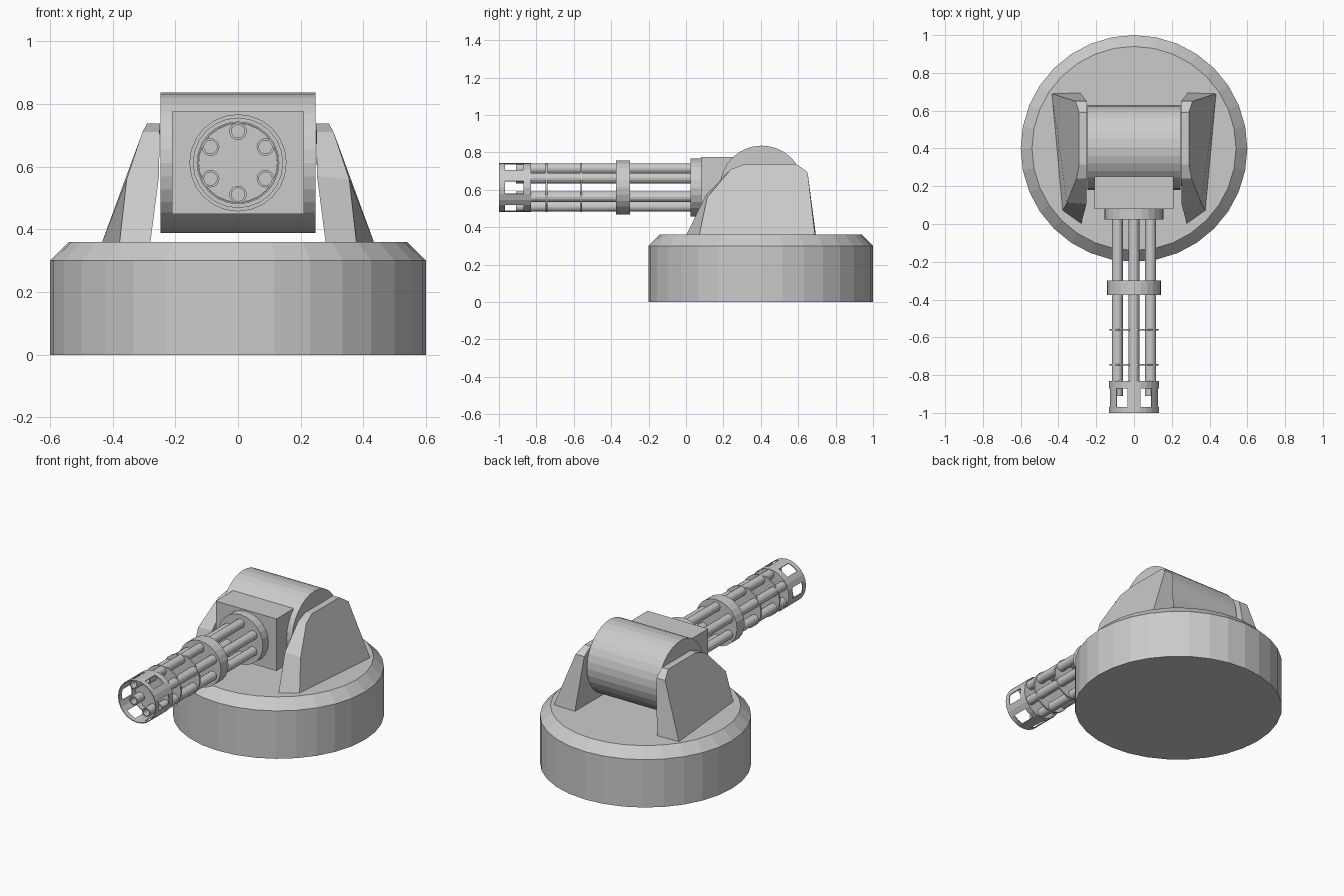
import bpy, bmesh
from math import sin, cos, tau, radians
from mathutils import Matrix, Vector

if "Cube" in bpy.data.objects:
    bpy.data.objects.remove(bpy.data.objects["Cube"])

GUN_Z = 0.612


def finish(name, bm):
    bmesh.ops.recalc_face_normals(bm, faces=bm.faces[:])
    me = bpy.data.meshes.new(name)
    bm.to_mesh(me)
    bm.free()
    ob = bpy.data.objects.new(name, me)
    bpy.context.collection.objects.link(ob)
    return ob


def lathe(name, profile, segs, origin, axis='Z', skip=None, cap=True):
    """Revolve (radius, height) points about an axis through origin."""
    place = {'Z': lambda a, b, h: (a, b, h),
             'Y': lambda a, b, h: (a, h, b),
             'X': lambda a, b, h: (h, a, b)}[axis]
    bm = bmesh.new()
    rings = []
    for r, h in profile:
        rings.append([bm.verts.new(Vector(origin) + Vector(
            place(r * cos(tau * i / segs), r * sin(tau * i / segs), h)))
            for i in range(segs)])
    for k in range(len(rings) - 1):
        for i in range(segs):
            if skip and skip(k, i):
                continue
            j = (i + 1) % segs
            bm.faces.new((rings[k][i], rings[k][j], rings[k + 1][j], rings[k + 1][i]))
    if cap:
        bm.faces.new(rings[0])
        bm.faces.new(rings[-1])
    return finish(name, bm)


# Round base with chamfered top
lathe("base", [(0.6, 0), (0.6, 0.30), (0.54, 0.36)], 32, (0, 0.4, 0))

# Pivot drum between the arms
lathe("pivot_drum", [(0.224, -0.247), (0.224, 0.247)], 32, (0, 0.405, GUN_Z), 'X')

# Square gun housing
bm = bmesh.new()
bmesh.ops.create_cube(bm, size=1, matrix=Matrix.Translation((0, 0.23, GUN_Z))
                      @ Matrix.Diagonal((0.42, 0.30, 0.326, 1)))
finish("gun_housing", bm)

# Tapered support arms: (y, z, x) outlines of the outer and inner faces
OUTER = [(0.07, 0.355, 0.378), (0.113, 0.56, 0.355), (0.24, 0.71, 0.305),
         (0.315, 0.737, 0.29), (0.59, 0.737, 0.29), (0.65, 0.695, 0.31),
         (0.69, 0.355, 0.435)]
INNER = [(0.0, 0.355, 0.28), (0.105, 0.57, 0.252), (0.24, 0.71, 0.25),
         (0.315, 0.737, 0.248), (0.59, 0.737, 0.248), (0.65, 0.695, 0.25),
         (0.695, 0.355, 0.285)]
for side, label in ((1, "right_arm"), (-1, "left_arm")):
    bm = bmesh.new()
    o, n = [[bm.verts.new((side * x, y, z)) for y, z, x in loop]
            for loop in (OUTER, INNER)]
    bm.faces.new(o)
    bm.faces.new(n)
    for i in range(len(o)):
        j = (i + 1) % len(o)
        bm.faces.new((o[i], o[j], n[j], n[i]))
    finish(label, bm)

# Collar, clamp ring and thin spacer discs along the barrels
for name, r, y0, y1 in (("barrel_collar", 0.155, 0.025, 0.09),
                        ("clamp_ring", 0.144, -0.375, -0.30),
                        ("spacer_disc_rear", 0.13, -0.565, -0.555),
                        ("spacer_disc_front", 0.13, -0.75, -0.74),
                        ("muzzle_plate", 0.126, -0.84, -0.832)):
    lathe(name, [(r, y0), (r, y1)], 24, (0, 0, GUN_Z), 'Y')

# Six hollow barrels
for i in range(6):
    a = radians(30 + 60 * i)
    lathe(f"barrel_{i + 1}", [(0.028, 0.04), (0.028, -0.91), (0.021, -0.91), (0.021, -0.85)],
          16, (0.101 * cos(a), 0, GUN_Z + 0.101 * sin(a)), 'Y')

# Open muzzle shroud with six slots
shroud = lathe("muzzle_shroud", [(0.132, -0.83), (0.132, -0.87), (0.132, -0.968), (0.132, -1.0)],
               24, (0, 0, GUN_Z), 'Y', cap=False,
               skip=lambda k, i: k == 1 and i % 4 in (3, 0))
mod = shroud.modifiers.new("wall", 'SOLIDIFY')
mod.thickness = 0.005
mod.offset = -1
